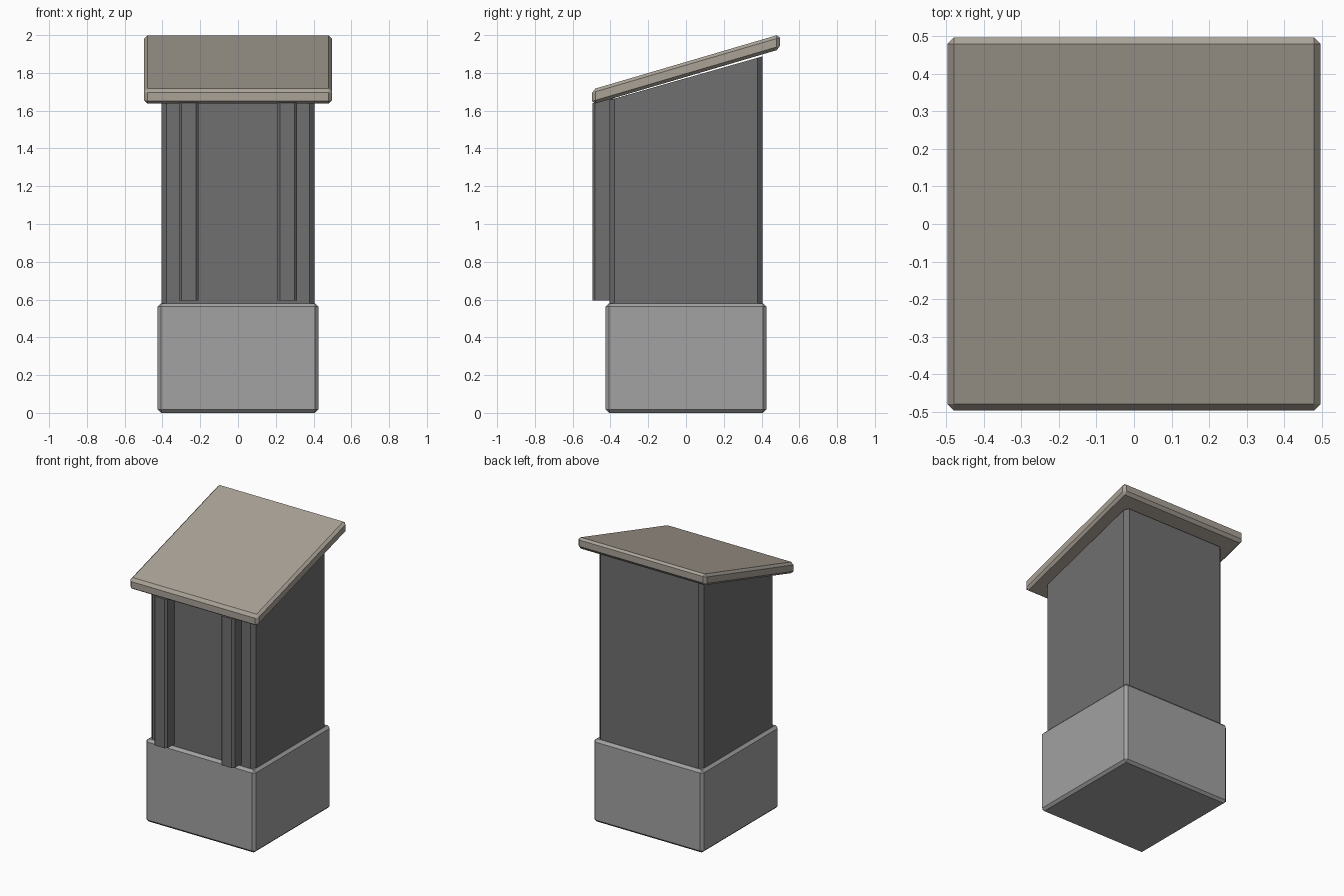
import bpy, bmesh

if "Cube" in bpy.data.objects:
    bpy.data.objects.remove(bpy.data.objects["Cube"])


def material(name, rgb):
    mat = bpy.data.materials.new(name)
    mat.diffuse_color = (*rgb, 1)
    mat.use_nodes = True
    mat.node_tree.nodes["Principled BSDF"].inputs["Base Color"].default_value = mat.diffuse_color
    return mat


def block(name, lo, hi, chamfer, mat, upright_only=False, top_slope=0.0, shear=0.0):
    """Chamfered box; top_slope tilts only the top, shear tilts the whole box along y."""
    bm = bmesh.new()
    bmesh.ops.create_cube(bm, size=1)
    for v in bm.verts:
        v.co = [lo[i] + (v.co[i] + 0.5) * (hi[i] - lo[i]) for i in range(3)]
    edges = [e for e in bm.edges if not upright_only
             or abs(e.verts[0].co.z - e.verts[1].co.z) > 0.01]
    bmesh.ops.bevel(bm, geom=edges, offset=chamfer, offset_type='OFFSET',
                    segments=1, profile=0.5, affect='EDGES')
    mid = (lo[2] + hi[2]) / 2
    for v in bm.verts:
        v.co.z += shear * v.co.y
        if top_slope and v.co.z > mid:
            v.co.z += top_slope * v.co.y
    bmesh.ops.recalc_face_normals(bm, faces=bm.faces)
    mesh = bpy.data.meshes.new(name)
    bm.to_mesh(mesh)
    bm.free()
    mesh.materials.append(mat)
    obj = bpy.data.objects.new(name, mesh)
    bpy.context.collection.objects.link(obj)
    return obj


stone = material("light_stone", (0.36, 0.36, 0.36))
dark = material("dark_panel", (0.16, 0.16, 0.16))
tan = material("roof_tan", (0.40, 0.36, 0.31))

# Plinth
block("base", (-0.425, -0.425, 0), (0.425, 0.425, 0.58), 0.017, stone)

# Main column with slanted top
block("column", (-0.405, -0.405, 0.56), (0.405, 0.405, 1.772), 0.026, dark,
      upright_only=True, top_slope=0.285)

# Pair of front posts running up into the roof
for side, x in (("left", -0.26), ("right", 0.26)):
    block(f"{side}_post", (x - 0.052, -0.495, 0.595), (x + 0.052, -0.385, 1.785),
          0.014, dark, upright_only=True, top_slope=0.293)

# Slanted roof slab
block("roof", (-0.497, -0.497, 1.779), (0.497, 0.497, 1.858), 0.017, tan, shear=0.294)
